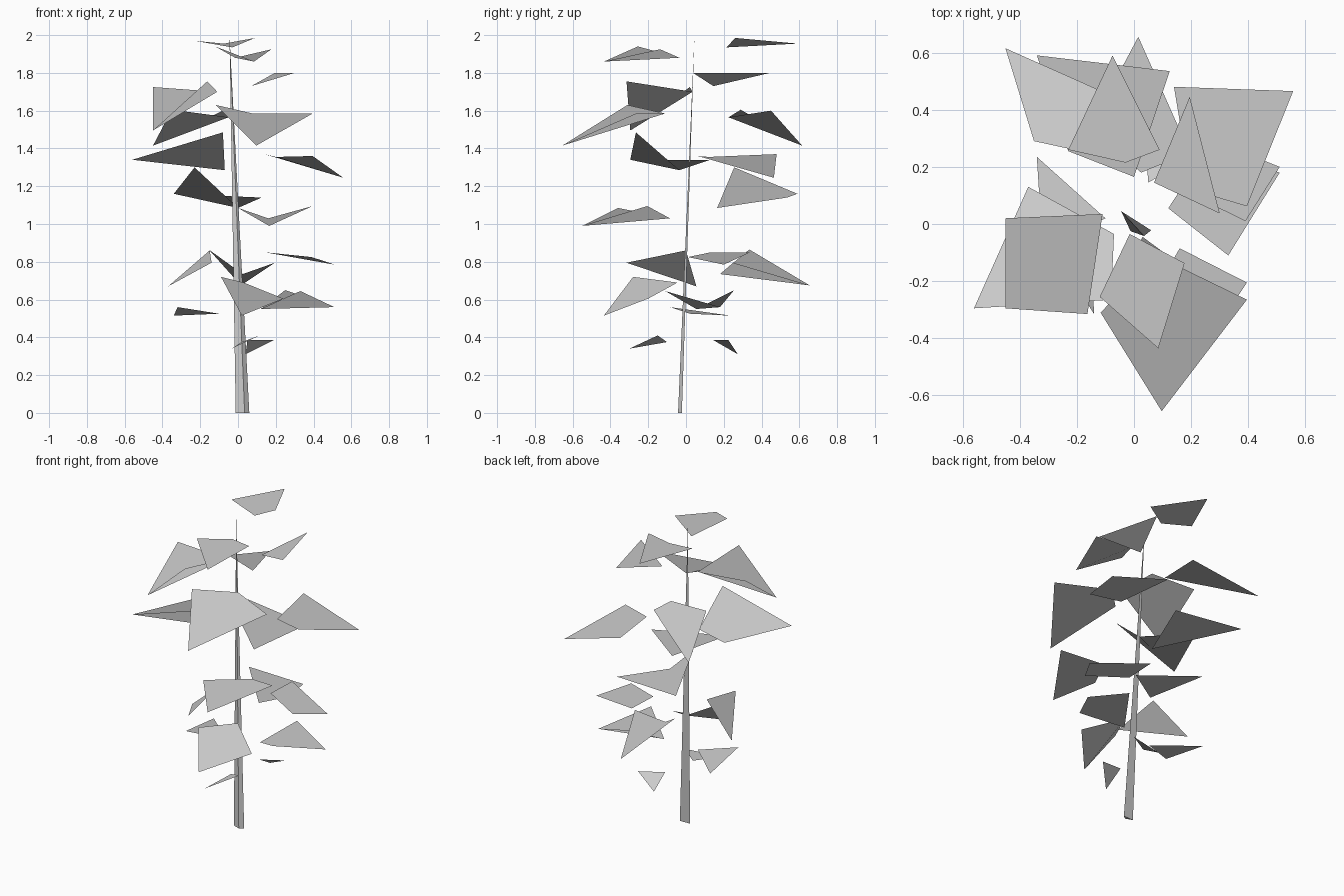
import bpy, bmesh


def build(name, points, faces, smooth=True):
    """Make an object from a few points and the faces joining them."""
    mesh = bpy.data.meshes.new(name)
    bm = bmesh.new()
    verts = [bm.verts.new(p) for p in points]
    for f in faces:
        bm.faces.new([verts[i] for i in f])
    bm.normal_update()
    for f in bm.faces:
        f.smooth = smooth
    if len(bm.faces) == 1 and bm.faces[:][0].normal.z < 0:   # leaves face up
        bmesh.ops.reverse_faces(bm, faces=bm.faces[:])
    elif len(bm.faces) > 1:
        bmesh.ops.recalc_face_normals(bm, faces=bm.faces[:])
    bm.to_mesh(mesh)
    bm.free()
    obj = bpy.data.objects.new(name, mesh)
    bpy.context.collection.objects.link(obj)
    return obj


def leaf(name, *corners):
    """One bent leaf blade: base, side, tip, side."""
    return build("leaf_" + name, corners, [range(len(corners))])


# Stem: thin three-sided spike leaning to its tip
build("stem", [(.06, -.022, 0), (-.012, -.025, 0), (.035, -.042, 0), (-.045, .045, 2.0)],
      [(0, 1, 2), (0, 1, 3), (1, 2, 3), (2, 0, 3)], smooth=False)

# Crown leaves
leaf("crown_back", (-.03, .215, 1.935), (.09, .26, 1.985), (-.075, .59, 1.955), (-.23, .26, 1.97))
leaf("crown_front", (-.015, -.035, 1.88), (.177, -.137, 1.925), (.085, -.435, 1.86), (-.12, -.255, 1.94))
leaf("crown_right", (.07, .145, 1.73), (.30, .037, 1.80), (.195, .445, 1.80))
leaf("crown_left", (-.11, .035, 1.70), (-.45, .02, 1.725), (-.45, -.295, 1.495), (-.163, -.315, 1.755))

# Upper leaves
leaf("upper_back", (-.05, .225, 1.565), (-.08, .45, 1.60), (-.45, .615, 1.415), (-.35, .29, 1.605))
leaf("upper_front", (.077, -.11, 1.585), (.395, -.265, 1.585), (.097, -.655, 1.415), (-.117, -.31, 1.63))
leaf("upper_left", (-.07, -.035, 1.285), (-.37, .13, 1.34), (-.56, -.295, 1.34), (-.08, -.265, 1.485))
leaf("upper_right", (.2, .12, 1.355), (.395, .062, 1.36), (.557, .465, 1.245), (.14, .48, 1.37))

# Middle leaves
leaf("middle_back", (0, .165, 1.085), (.125, .535, 1.14), (-.34, .59, 1.16), (-.23, .255, 1.30))
leaf("middle_front", (.16, -.085, 1.03), (.395, -.205, 1.095), (.165, -.55, .99), (0, -.36, 1.085))
leaf("middle_right", (.145, .13, .85), (.39, .01, .825), (.51, .2, .785), (.155, .34, .85))
leaf("middle_left", (-.15, 0, .86), (-.37, .055, .67), (-.14, -.315, .795))

# Lower leaves
leaf("lower_back", (.025, .18, .735), (.195, .25, .795), (.015, .655, .675), (-.155, .335, .865))
leaf("lower_front", (.03, -.045, .69), (.24, -.2, .605), (.02, -.435, .515), (-.09, -.28, .72))
leaf("lower_right", (.12, .055, .55), (.33, -.11, .645), (.51, .18, .56), (.25, .255, .65))
leaf("lower_left", (-.1, .02, .525), (-.34, .235, .515), (-.32, -.085, .56))

# Small bottom leaves
leaf("bottom_front", (.02, -.1, .375), (.115, -.15, .41), (-.035, -.3, .34))
leaf("bottom_back", (.05, .145, .385), (.19, .225, .385), (.04, .275, .31))
